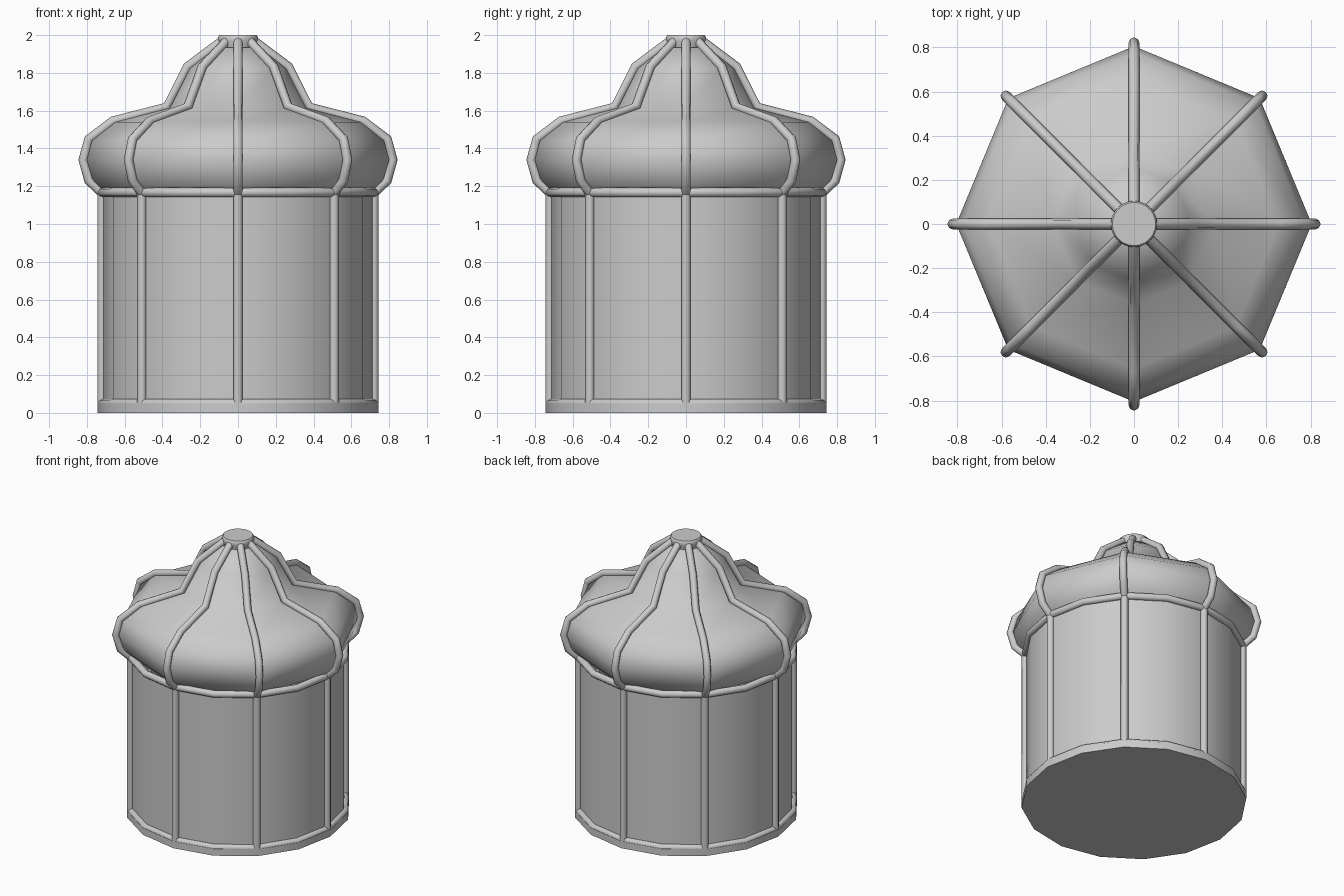
import bpy, bmesh
from math import sin, cos, pi, radians

if "Cube" in bpy.data.objects:
    bpy.data.objects.remove(bpy.data.objects["Cube"])


def smooth(ob, angle=40):
    bpy.ops.object.select_all(action='DESELECT')
    ob.select_set(True)
    bpy.context.view_layer.objects.active = ob
    bpy.ops.object.shade_smooth_by_angle(angle=radians(angle))


def lathe(name, profile, sides, cap_bottom=False, cap_top=False, angle=40):
    """Revolve (radius, z) points into a faceted skin."""
    bm = bmesh.new()
    rings = [[bm.verts.new((r * cos(2 * pi * i / sides), r * sin(2 * pi * i / sides), z))
              for i in range(sides)] for r, z in profile]
    for a, b in zip(rings, rings[1:]):
        for i in range(sides):
            j = (i + 1) % sides
            bm.faces.new((a[i], a[j], b[j], b[i]))
    if cap_bottom:
        bm.faces.new(rings[0][::-1])
    if cap_top:
        bm.faces.new(rings[-1])
    me = bpy.data.meshes.new(name)
    bm.to_mesh(me)
    bm.free()
    ob = bpy.data.objects.new(name, me)
    bpy.context.collection.objects.link(ob)
    smooth(ob, angle)
    return ob


def tube(name, paths, radius, cyclic=False):
    """Sweep a round bar along each path."""
    cu = bpy.data.curves.new(name, 'CURVE')
    cu.dimensions = '3D'
    cu.bevel_depth = radius
    cu.bevel_resolution = 2
    cu.use_fill_caps = True
    for pts in paths:
        sp = cu.splines.new('POLY')
        sp.points.add(len(pts) - 1)
        for p, co in zip(sp.points, pts):
            p.co = (*co, 1)
        sp.use_cyclic_u = cyclic
    ob = bpy.data.objects.new(name, cu)
    bpy.context.collection.objects.link(ob)
    bpy.ops.object.select_all(action='DESELECT')
    ob.select_set(True)
    bpy.context.view_layer.objects.active = ob
    bpy.ops.object.convert(target='MESH')
    smooth(bpy.context.object, 50)


def radial(profile, n=8):
    return [[(r * cos(2 * pi * k / n), r * sin(2 * pi * k / n), z) for r, z in profile]
            for k in range(n)]


def circle(r, z, n=16):
    return [(r * cos(2 * pi * i / n), r * sin(2 * pi * i / n), z) for i in range(n)]


# Sixteen-sided body
lathe("wall", [(0.715, 0.02), (0.715, 1.18)], 16)
lathe("base_plate", [(0.745, 0), (0.745, 0.05), (0.715, 0.07)], 16, True, True)

# Eight wall posts and the horizontal rims
tube("wall_posts", radial([(0.72, 0.02), (0.72, 1.17)]), 0.025)
tube("bottom_rim", [circle(0.72, 0.048)], 0.025, True)
tube("top_rim", [circle(0.72, 1.167)], 0.025, True)

# Eight-sided onion dome
dome = [(0.71, 1.165), (0.77, 1.225), (0.805, 1.34), (0.775, 1.445), (0.655, 1.54),
        (0.365, 1.615), (0.26, 1.825), (0.12, 1.935)]
lathe("dome", dome, 8, False, True, 60)

# Ribs following the dome corners
rib = [(0.72, 1.165), (0.79, 1.23), (0.82, 1.34), (0.79, 1.45), (0.662, 1.545),
       (0.376, 1.62), (0.268, 1.832), (0.08, 1.972)]
tube("dome_ribs", radial(rib), 0.025)

# Round cap
lathe("top_cap", [(0.09, 1.92), (0.105, 1.97), (0.105, 1.99), (0.098, 2.0)], 24, True, True)
